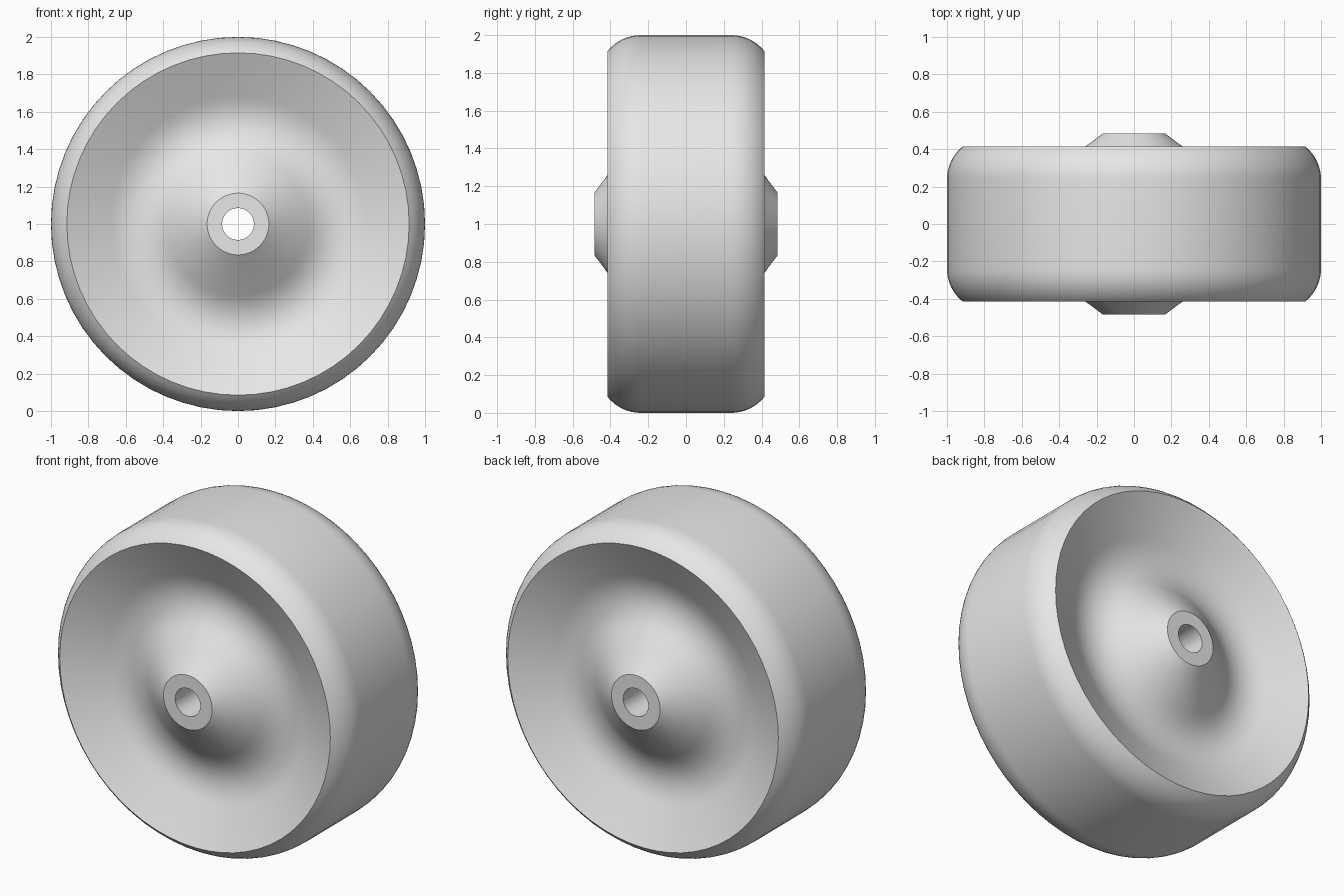
import bpy
import bmesh
from math import sin, cos, radians, tau
from mathutils import Vector

SEGMENTS = 64

cube = bpy.data.objects.get("Cube")
if cube:
    bpy.data.objects.remove(cube, do_unlink=True)


def make_material(name, rgb):
    mat = bpy.data.materials.new(name)
    mat.use_nodes = True
    mat.diffuse_color = (*rgb, 1)
    mat.node_tree.nodes["Principled BSDF"].inputs["Base Color"].default_value = (*rgb, 1)
    return mat


def bezier(a, b, c, steps):
    """Soft bend from a to c, tangent to the lines through b."""
    a, b, c = Vector(a), Vector(b), Vector(c)
    ts = [i / steps for i in range(steps + 1)]
    return [tuple(a * (1 - t) ** 2 + b * 2 * t * (1 - t) + c * t * t) for t in ts]


def arc(radius, centre, start, end, steps):
    """Circular arc, angle measured from the radial direction."""
    angles = [radians(start + (end - start) * i / steps) for i in range(steps + 1)]
    return [(centre[0] + radius * cos(a), centre[1] + radius * sin(a)) for a in angles]


# Half profile as (radius, depth): bore, hub, dished face, rounded tread shoulder
half = [(0.085, 0.485), (0.165, 0.485)]
half += bezier((0.38, 0.325), (0.524, 0.219), (0.685, 0.30), 12)
half += arc(0.2226, (0.7774, 0.24), 51.8, 0, 8)
profile = half + [(r, -y) for r, y in reversed(half)]

# Lathe the closed profile around the axle
bm = bmesh.new()
verts = [bm.verts.new((r, y, 0)) for r, y in profile]
edges = [bm.edges.new((v, verts[i - 1])) for i, v in enumerate(verts)]
bmesh.ops.spin(bm, geom=verts + edges, cent=(0, 0, 0), axis=(0, 1, 0),
               angle=tau, steps=SEGMENTS)
bmesh.ops.remove_doubles(bm, verts=bm.verts, dist=0.0005)
bmesh.ops.recalc_face_normals(bm, faces=bm.faces)
bmesh.ops.translate(bm, verts=bm.verts, vec=(0, 0, 1))

mesh = bpy.data.meshes.new("wheel")
bm.to_mesh(mesh)
bm.free()
mesh.materials.append(make_material("light grey", (0.8, 0.8, 0.8)))
wheel = bpy.data.objects.new("wheel", mesh)
bpy.context.collection.objects.link(wheel)

# Smooth surfaces with crisp hub, bore and rim edges
bpy.ops.object.select_all(action="DESELECT")
wheel.select_set(True)
bpy.context.view_layer.objects.active = wheel
bpy.ops.object.shade_smooth_by_angle(angle=radians(30))
